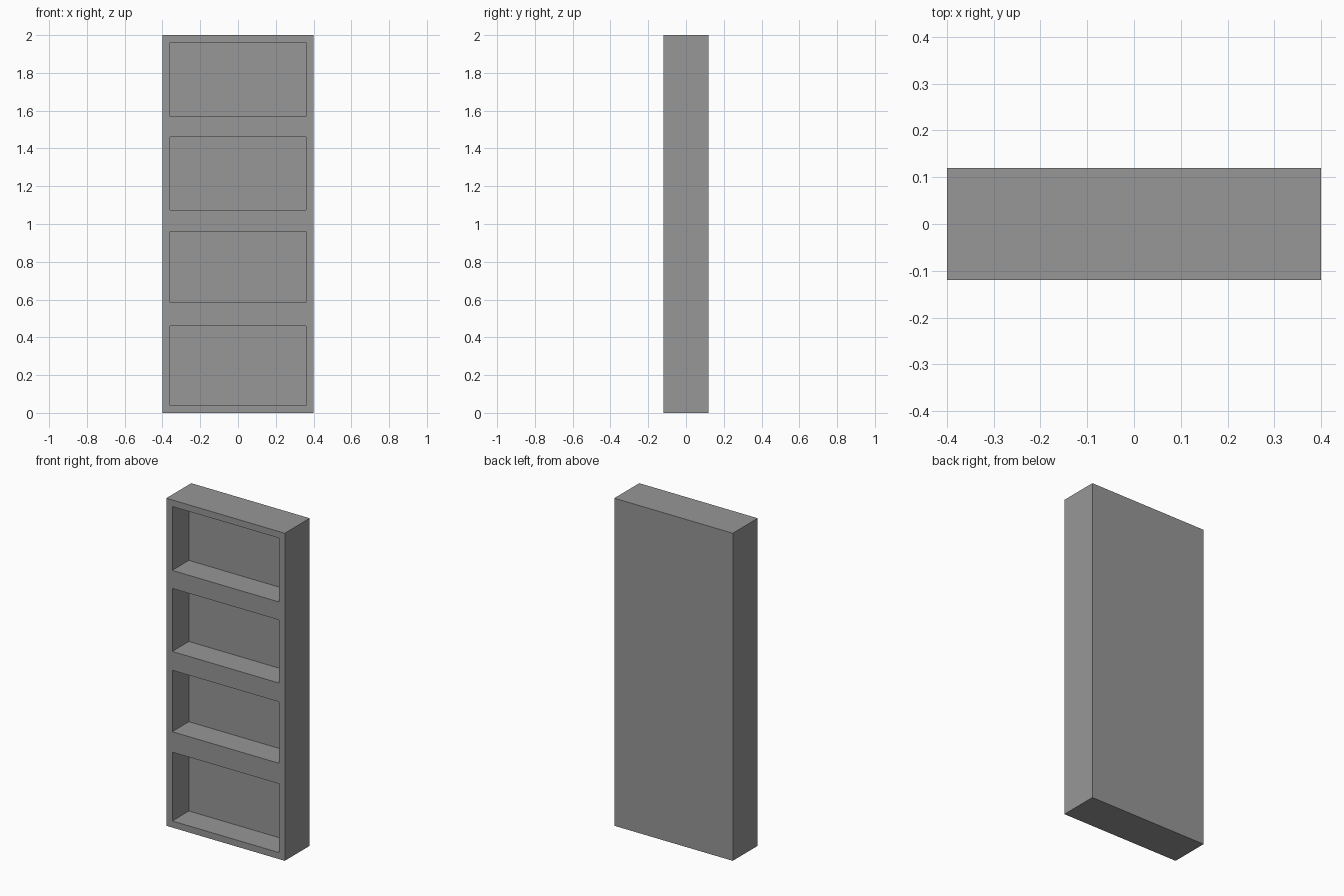
import bpy
import bmesh

cube = bpy.data.objects.get("Cube")
if cube:
    bpy.data.objects.remove(cube, do_unlink=True)

HALF_WIDTH, HALF_DEPTH, HEIGHT = 0.4, 0.12, 2.0
SIDE = 0.04
RECESS = 0.16
# Bottom and top of each compartment
BAYS = [(0.04, 0.46), (0.585, 0.96), (1.075, 1.46), (1.57, 1.96)]

grey = bpy.data.materials.new("grey")
grey.use_nodes = True
grey.diffuse_color = (0.31, 0.31, 0.31, 1)
grey.node_tree.nodes["Principled BSDF"].inputs["Base Color"].default_value = grey.diffuse_color

# Front frame: a grid of three columns with a row per rail and compartment
xs = [-HALF_WIDTH, SIDE - HALF_WIDTH, HALF_WIDTH - SIDE, HALF_WIDTH]
zs = [0] + [z for bay in BAYS for z in bay] + [HEIGHT]
bm = bmesh.new()
grid = [[bm.verts.new((x, -HALF_DEPTH, z)) for x in xs] for z in zs]
openings = []
for row in range(len(zs) - 1):
    for col in range(len(xs) - 1):
        low, high = grid[row], grid[row + 1]
        face = bm.faces.new((low[col], low[col + 1], high[col + 1], high[col]))
        if col == 1 and row % 2:
            openings.append(face)

# Outer walls and back panel
rim = [e for e in bm.edges if e.is_boundary]
walls = bmesh.ops.extrude_edge_only(bm, edges=rim)["geom"]
for v in (g for g in walls if isinstance(g, bmesh.types.BMVert)):
    v.co.y = HALF_DEPTH
bmesh.ops.holes_fill(bm, edges=[e for e in bm.edges if e.is_boundary], sides=0)

# Compartments sunk in from the front
for face in bmesh.ops.extrude_discrete_faces(bm, faces=openings)["faces"]:
    bmesh.ops.translate(bm, verts=face.verts, vec=(0, RECESS, 0))

bmesh.ops.recalc_face_normals(bm, faces=bm.faces)
mesh = bpy.data.meshes.new("bookcase")
bm.to_mesh(mesh)
bm.free()
mesh.materials.append(grey)
bpy.context.collection.objects.link(bpy.data.objects.new("bookcase", mesh))
